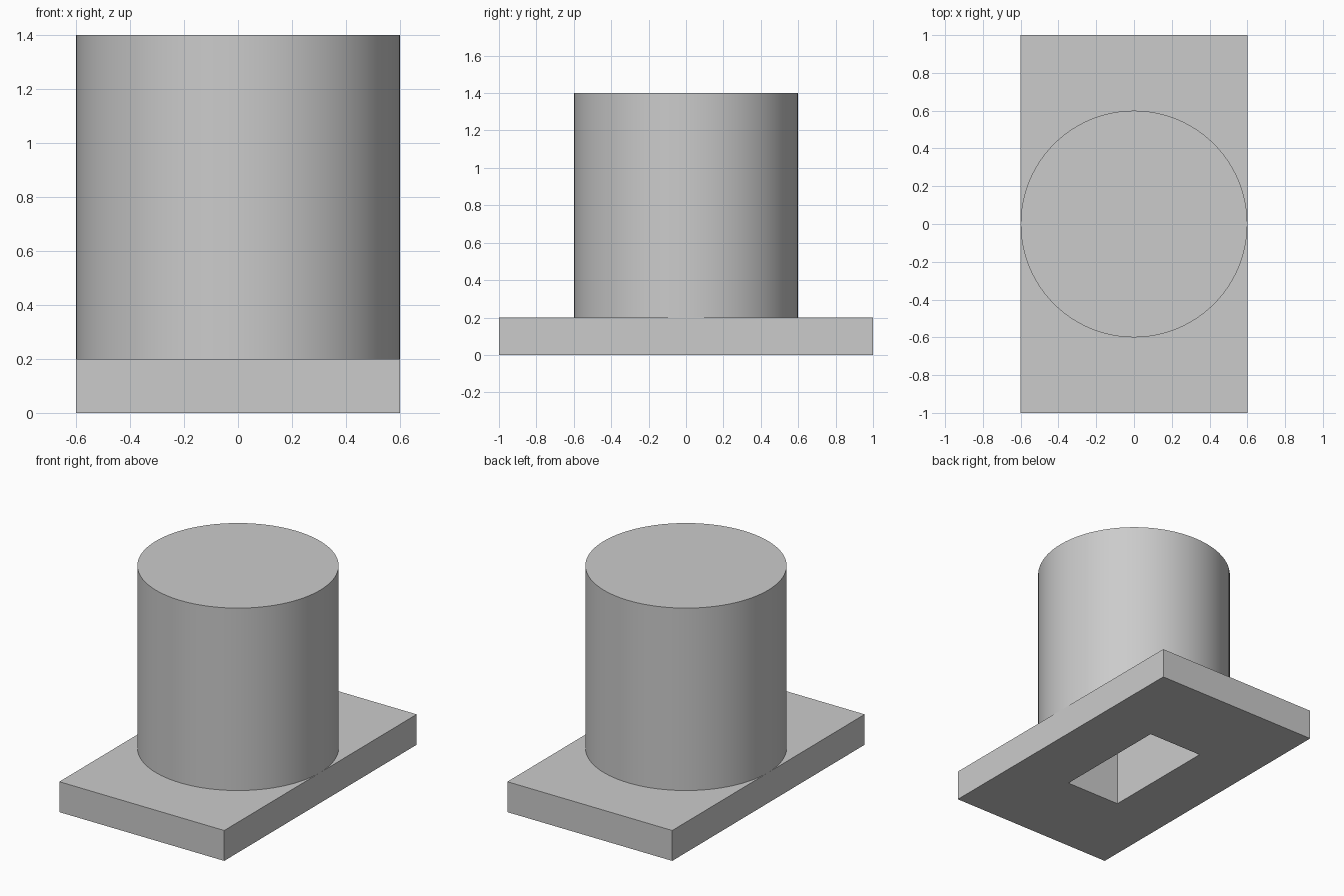
import bpy

if "Cube" in bpy.data.objects:
    bpy.data.objects.remove(bpy.data.objects["Cube"], do_unlink=True)

# Single grey material
grey = bpy.data.materials.new("plain_grey")
grey.use_nodes = True
colour = (0.6, 0.6, 0.6, 1)
grey.diffuse_color = colour
grey.node_tree.nodes["Principled BSDF"].inputs["Base Color"].default_value = colour


def finish(obj, name):
    obj.name = name
    obj.data.materials.append(grey)
    return obj


def box(name, size, bottom):
    bpy.ops.mesh.primitive_cube_add(size=1, location=(0, 0, bottom + size[2] / 2))
    obj = bpy.context.object
    obj.scale = size
    bpy.ops.object.transform_apply(location=True, scale=True)
    return finish(obj, name)


def cut(obj, cutter):
    bpy.ops.object.select_all(action="DESELECT")
    obj.select_set(True)
    bpy.context.view_layer.objects.active = obj
    mod = obj.modifiers.new("pocket", "BOOLEAN")
    mod.operation = "DIFFERENCE"
    mod.solver = "EXACT"
    mod.object = cutter
    bpy.ops.object.modifier_apply(modifier=mod.name)
    bpy.ops.object.shade_smooth_by_angle(angle=0.5)


# Flat rectangular base
base = box("base_plate", (1.2, 2, 0.2), 0)

# Round column standing on the base
bpy.ops.mesh.primitive_cylinder_add(vertices=96, radius=0.6, depth=1.2, location=(0, 0, 0.8))
column = finish(bpy.context.object, "column")

# Blind rectangular pocket, open at the underside
cutter = box("pocket_cutter", (0.4, 0.8, 1.1), -0.1)
cutter.hide_render = True
for part in (base, column):
    cut(part, cutter)
bpy.data.objects.remove(cutter, do_unlink=True)
